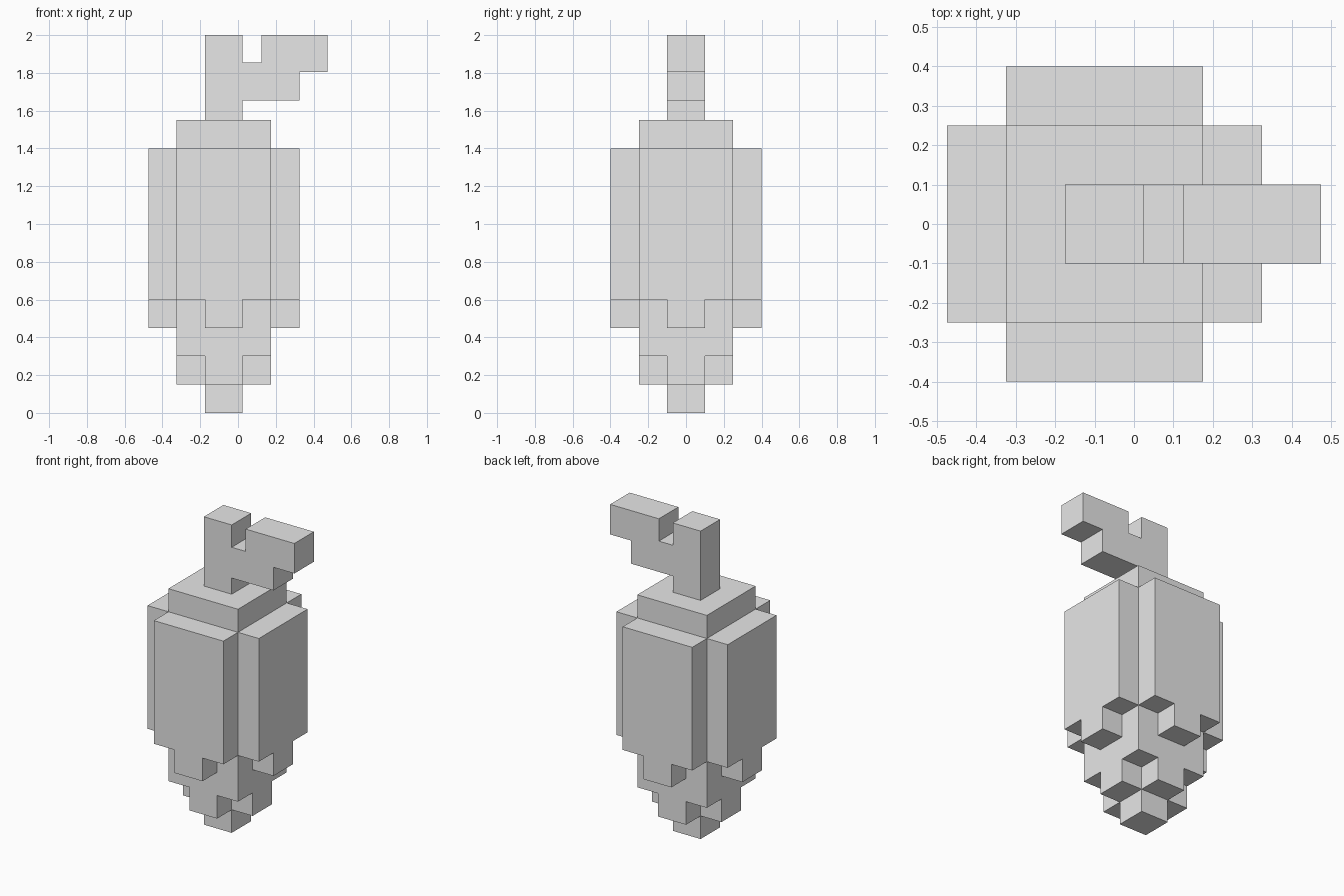
import bpy
import bmesh
import math
from mathutils import Vector

cube = bpy.data.objects.get("Cube")
if cube:
    bpy.data.objects.remove(cube, do_unlink=True)

AXIS_X = -0.075  # the root sits left of centre, balancing the leaf

grey = bpy.data.materials.new("plain_grey")
grey.use_nodes = True
grey.diffuse_color = (0.8, 0.8, 0.8, 1)
grey.node_tree.nodes["Principled BSDF"].inputs["Base Color"].default_value = (0.8, 0.8, 0.8, 1)


def finish(bm, name):
    bmesh.ops.remove_doubles(bm, verts=bm.verts, dist=0.0001)
    bmesh.ops.dissolve_limit(bm, angle_limit=math.radians(1), verts=bm.verts, edges=bm.edges)
    bmesh.ops.recalc_face_normals(bm, faces=bm.faces)
    mesh = bpy.data.meshes.new(name)
    bm.to_mesh(mesh)
    bm.free()
    mesh.materials.append(grey)
    obj = bpy.data.objects.new(name, mesh)
    bpy.context.collection.objects.link(obj)
    return obj


# Root: stacked blocky layers, each a symmetric pattern of cells
# a and b are the cell distances from the axis along x and y
SIDE = [-0.4, -0.25, -0.1, 0.1, 0.25, 0.4]
LEVEL = [0, 0.15, 0.3, 0.45, 0.6, 1.4, 1.55]
LAYERS = [
    lambda a, b: a + b == 0,                             # tip
    lambda a, b: a + b <= 1,                             # cross above the tip
    lambda a, b: max(a, b) <= 1,                         # lower core
    lambda a, b: max(a, b) <= 1 or a + b == 2,           # tabs under the panels
    lambda a, b: a + b <= 3,                             # side panels
    lambda a, b: max(a, b) <= 1,                         # crown
]


def filled(cell):
    i, j, k = cell
    return 0 <= k < len(LAYERS) and max(abs(i - 2), abs(j - 2)) <= 2 and LAYERS[k](abs(i - 2), abs(j - 2))


def add_exposed_faces(bm, cell):
    for axis in range(3):
        for step in (0, 1):
            neighbour = list(cell)
            neighbour[axis] += 2 * step - 1
            if filled(neighbour):
                continue
            corners = []
            for u, v in ((0, 0), (1, 0), (1, 1), (0, 1)):
                p = list(cell)
                p[axis] += step
                p[(axis + 1) % 3] += u
                p[(axis + 2) % 3] += v
                corners.append(bm.verts.new((SIDE[p[0]] + AXIS_X, SIDE[p[1]], LEVEL[p[2]])))
            bm.faces.new(corners)


bm = bmesh.new()
for k in range(len(LAYERS)):
    for i in range(5):
        for j in range(5):
            if filled((i, j, k)):
                add_exposed_faces(bm, (i, j, k))
finish(bm, "root_body")

# Stem with its stepped leaf: one side profile, extruded in depth
profile = [(-0.175, 1.55), (0.025, 1.55), (0.025, 1.655), (0.325, 1.655), (0.325, 1.805),
           (0.475, 1.805), (0.475, 2), (0.125, 2), (0.125, 1.855), (0.025, 1.855),
           (0.025, 2), (-0.175, 2)]
bm = bmesh.new()
face = bm.faces.new([bm.verts.new((x, -0.1, z)) for x, z in profile])
extruded = bmesh.ops.extrude_face_region(bm, geom=[face])["geom"]
bmesh.ops.translate(bm, vec=Vector((0, 0.2, 0)),
                    verts=[g for g in extruded if isinstance(g, bmesh.types.BMVert)])
finish(bm, "stem_and_leaf")
